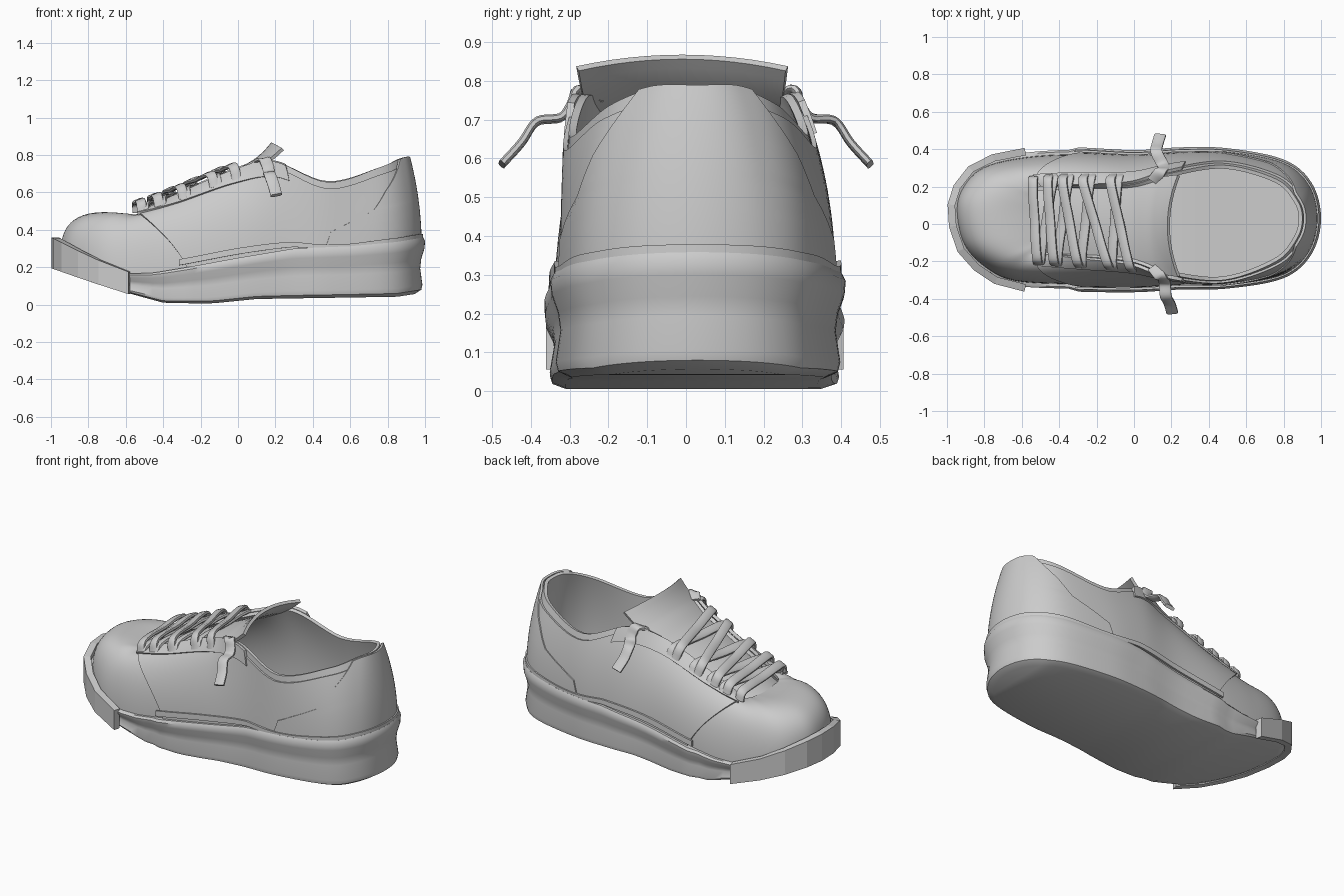
import bpy
from math import radians
from mathutils import Vector

if "Cube" in bpy.data.objects:
    bpy.data.objects.remove(bpy.data.objects["Cube"])

# Stations run round the shoe from the toe, along -y, round the heel and back:
# outline x, y | upper edge x, y, z | bulge of the upper wall
ST = [
    (-.985, .05, -.56, .04, .475, 1.43), (-.94, -.13, -.55, -.06, .475, 1.4),
    (-.82, -.26, -.54, -.12, .477, 1.25), (-.65, -.34, -.50, -.155, .487, 1.0),
    (-.35, -.36, -.32, -.17, .575, .8), (0, -.365, -.02, -.20, .71, .7),
    (.25, -.35, .19, -.27, .765, .6), (.5, -.345, .48, -.30, .655, .5),
    (.8, -.29, .76, -.20, .735, .5), (.95, -.16, .87, -.08, .783, .5),
    (1.0, .03, .90, .03, .787, .5), (.95, .22, .87, .13, .783, .5),
    (.8, .345, .76, .24, .735, .5), (.5, .405, .48, .315, .66, .5),
    (.25, .41, .19, .27, .765, .6), (0, .395, -.02, .21, .715, .7),
    (-.35, .41, -.32, .20, .58, .8), (-.65, .385, -.50, .20, .49, 1.0),
    (-.85, .32, -.54, .15, .477, 1.25), (-.96, .19, -.55, .10, .475, 1.4)]
NS = len(ST)
SOLE_TOP = [(-1, .35), (-.8, .25), (-.6, .165), (-.45, .17), (-.3, .195), (0, .25),
            (.3, .30), (.6, .312), (.85, .335), (1, .36)]
SOLE_BOTTOM = [(-1, .2), (-.8, .13), (-.6, .065), (-.4, .01), (-.15, .005),
               (.1, .03), (.85, .042), (1, .065)]


def interp(tab, x):
    if x <= tab[0][0]:
        return tab[0][1]
    for (x0, y0), (x1, y1) in zip(tab, tab[1:]):
        if x <= x1:
            return y0 + (y1 - y0) * (x - x0) / (x1 - x0)
    return tab[-1][1]


def spline(p, f):
    a, b, c, d = p
    return [.5 * (2 * q + (r - o) * f + (2 * o - 5 * q + 4 * r - s) * f * f
                  + (3 * q - o - 3 * r + s) * f ** 3) for o, q, r, s in zip(a, b, c, d)]


def station(t):
    t %= NS
    i = int(t)
    return spline([ST[(i + k) % NS] for k in (-1, 0, 1, 2)], t - i)


def outline(t, inset):
    s, a, b = station(t), station(t - .02), station(t + .02)
    n = Vector((b[1] - a[1], a[0] - b[0])).normalized()
    return Vector((s[0], s[1])) - n * inset


def surf(t, v):
    """Point on the upper: v = 0 at the sole, v = 1 at the throat or collar edge."""
    s = station(t)
    o = outline(t, .038)
    z = interp(SOLE_TOP, o.x) - .04
    base, top = Vector((o.x, o.y, z)), Vector(s[2:5])
    ctrl = Vector((o.x, o.y, z + s[5] * (top.z - z)))
    return base * (1 - v) ** 2 + ctrl * 2 * v * (1 - v) + top * v * v


def surf_out(t, v, d):
    e = .02
    n = (surf(t + e, v) - surf(t - e, v)).cross(surf(t, v + e) - surf(t, v - e))
    return surf(t, v) + n.normalized() * d


def make(name, verts, faces, thick=0, side=1, angle=40):
    me = bpy.data.meshes.new(name)
    me.from_pydata([tuple(v) for v in verts], [], faces)
    ob = bpy.data.objects.new(name, me)
    bpy.context.collection.objects.link(ob)
    bpy.ops.object.select_all(action='DESELECT')
    bpy.context.view_layer.objects.active = ob
    ob.select_set(True)
    if thick:
        m = ob.modifiers.new("thickness", 'SOLIDIFY')
        m.thickness, m.offset = thick, side
        bpy.ops.object.modifier_apply(modifier=m.name)
    if angle:
        bpy.ops.object.shade_smooth_by_angle(angle=radians(angle))
    return ob


def grid(name, f, nu, nv, closed=False, **kw):
    cols = nu if closed else nu + 1
    verts = [f(i / nu, k / nv) for i in range(cols) for k in range(nv + 1)]
    w = nv + 1
    faces = [(i * w + k, (i + 1) % cols * w + k, (i + 1) % cols * w + k + 1, i * w + k + 1)
             for i in range(nu) for k in range(nv)]
    return make(name, verts, faces, **kw)


def ribbon(name, pts, width_dir, w, th, sub=5):
    """Flat lace swept along a smooth path."""
    p = [Vector(q) for q in pts]
    p = [2 * p[0] - p[1]] + p + [2 * p[-1] - p[-2]]
    path = [Vector(spline(p[i:i + 4], k / sub)) for i in range(len(p) - 3) for k in range(sub)]
    path.append(p[-2])
    verts, faces = [], []
    for i, c in enumerate(path):
        tan = (path[min(i + 1, len(path) - 1)] - path[max(i - 1, 0)]).normalized()
        s = Vector(width_dir)
        s = (s - tan * s.dot(tan)).normalized()
        n = tan.cross(s)
        for a, b in ((-1, -.5), (-.7, -1), (.7, -1), (1, -.5), (1, .5), (.7, 1), (-.7, 1), (-1, .5)):
            verts.append(c + s * a * w / 2 + n * b * th / 2)
        if i:
            o = i * 8
            faces += [(o - 8 + k, o - 8 + (k + 1) % 8, o + (k + 1) % 8, o + k) for k in range(8)]
    faces += [tuple(range(7, -1, -1)), tuple(range(len(verts) - 8, len(verts)))]
    return make(name, verts, faces, angle=50)


# Sole: profile of (inset, height fraction) carried round the outline, stepped at the forefoot
PROFILE = [(.055, 0), (.02, .06), (.014, .15), (.026, .45), (.02, .62), (.003, .8),
           (0, .93), (.01, 1), (.06, 1)]
N = 120
verts, faces, w = [], [], len(PROFILE)
for j in range(N):
    t = j * NS / N
    for ins, h in PROFILE:
        o = outline(t, ins + (.014 if station(t)[0] < -.3 else 0))
        zb, zt = interp(SOLE_BOTTOM, o.x), interp(SOLE_TOP, o.x)
        verts.append((o.x, o.y, zb + (zt - zb) * h))
for j in range(N):
    a, b = j * w, (j + 1) % N * w
    faces += [(a + k, b + k, b + k + 1, a + k + 1) for k in range(w - 1)]
for j in range(N // 2):
    a, b, c, d = j, j + 1, N - j - 1, (N - j) % N
    q = list(dict.fromkeys(i * w for i in (d, c, b, a)))
    if len(q) > 2:
        faces.append(q)
make("sole", verts, faces)

# Faceted toe bumper
def bumper(a, b):
    t = -3.25 + 6.5 * a
    o = outline(t, -.012)
    zb, zt = interp(SOLE_BOTTOM, o.x), interp(SOLE_TOP, o.x)
    return Vector((o.x, o.y, zb - .005 + (zt - zb + .015) * b))
grid("toe_bumper", bumper, 9, 1, thick=.04, side=-1, angle=0)

# Piping above the sole
def bead(a, b):
    return surf_out(4.1 + 11.8 * a, .085 + .05 * b, .016)
grid("sole_piping", bead, 90, 2, thick=.012)

# Insole
verts = [(*outline(j * NS / N, .05), 0) for j in range(N)]
verts = [(x, y, interp(SOLE_TOP, x) - .035) for x, y, _ in verts]
faces = [[j, j + 1, N - j - 1, N - j] for j in range(1, N // 2 - 1)]
faces += [[0, 1, N - 1], [N // 2 - 1, N // 2, N // 2 + 1]]
make("insole", verts, faces)

# Upper shell
grid("upper", lambda a, b: surf(a * NS, b), 140, 16, closed=True, thick=.02, side=-1)

# Quarter panel wrapping the sides and heel, over the vamp
def quarter(a, b):
    t0 = 4.25 - 1.25 * b ** 1.3
    return surf_out(t0 + (NS - 2 * t0) * a, .01 + .9 * b, .001)
grid("quarter_panel", quarter, 110, 14, thick=.012)

# Heel counter with a stepped front edge
COUNTER = [(0, 6.85), (.3, 7.0), (.42, 7.35), (.5, 7.75), (.7, 8.05), (1, 8.75)]
def counter(a, b):
    t0 = interp(COUNTER, b)
    return surf_out(t0 + (NS - 2 * t0) * a, .02 + .975 * b, .006)
grid("heel_counter", counter, 50, 20, thick=.014)

# Eyelet stays on both sides
for name, t0, t1 in (("eyestay_right", 3.1, 6.25), ("eyestay_left", 13.75, 16.9)):
    grid(name, lambda a, b: surf_out(t0 + (t1 - t0) * a, .8 + .195 * b, .004), 36, 5, thick=.018)

# Tongue
TZ = [(-.6, .45), (-.45, .5), (-.3, .575), (0, .715), (.1, .775), (.15, .82), (.185, .862)]
TW = [(-.6, .15), (-.3, .185), (0, .22), (.1, .255), (.185, .27)]
def tongue(a, b):
    x, c = -.6 + .785 * a, 2 * b - 1
    flare = max(0, (x - .0) / .185)
    return Vector((x + .055 * flare * c * c, .02 - .03 * a - interp(TW, x) * c,
                   interp(TZ, x) - .03 * c * c))
grid("tongue", tongue, 40, 12, thick=.018, side=0)

# Laces: bars over the throat, with crossing strands below them
def lace(name, ta, tb, lift):
    up = Vector((-.35, 0, .94))
    a, b = surf_out(ta, .9, .0), surf_out(NS - tb, .9, .0)
    pts = [surf_out(ta, .84, .012), a + up * (.045 + lift), a.lerp(b, .2) + up * (.055 + lift),
           a.lerp(b, .5) + up * (.05 + lift), a.lerp(b, .8) + up * (.055 + lift),
           b + up * (.045 + lift), surf_out(NS - tb, .84, .012)]
    ribbon(name, pts, (.9, 0, .42), .052, .022)

BARS = [(3.2, 3.05), (3.65, 3.5), (4.15, 3.85), (4.65, 4.25), (5.05, 4.7)]
for i, (ta, tb) in enumerate(BARS):
    lace(f"lace_bar_{i + 1}", ta, tb, .012)
    if i < 4:
        lace(f"lace_cross_{i + 1}", ta + .05, BARS[i + 1][1] + .1, -.015)

# Loose lace ends
for name, s, xs in (("lace_end_right", -1, (.10, .14, .16, .165, .17, .19, .205)),
                    ("lace_end_left", 1, (.10, .14, .16, .15, .12, .125, .14))):
    ys = (.23, .28, .30, .325, .385, .425, .475)
    zs = (.755, .775, .735, .705, .695, .64, .585)
    ribbon(name, [(x, s * y, z) for x, y, z in zip(xs, ys, zs)], (1, 0, .1), .062, .02)
